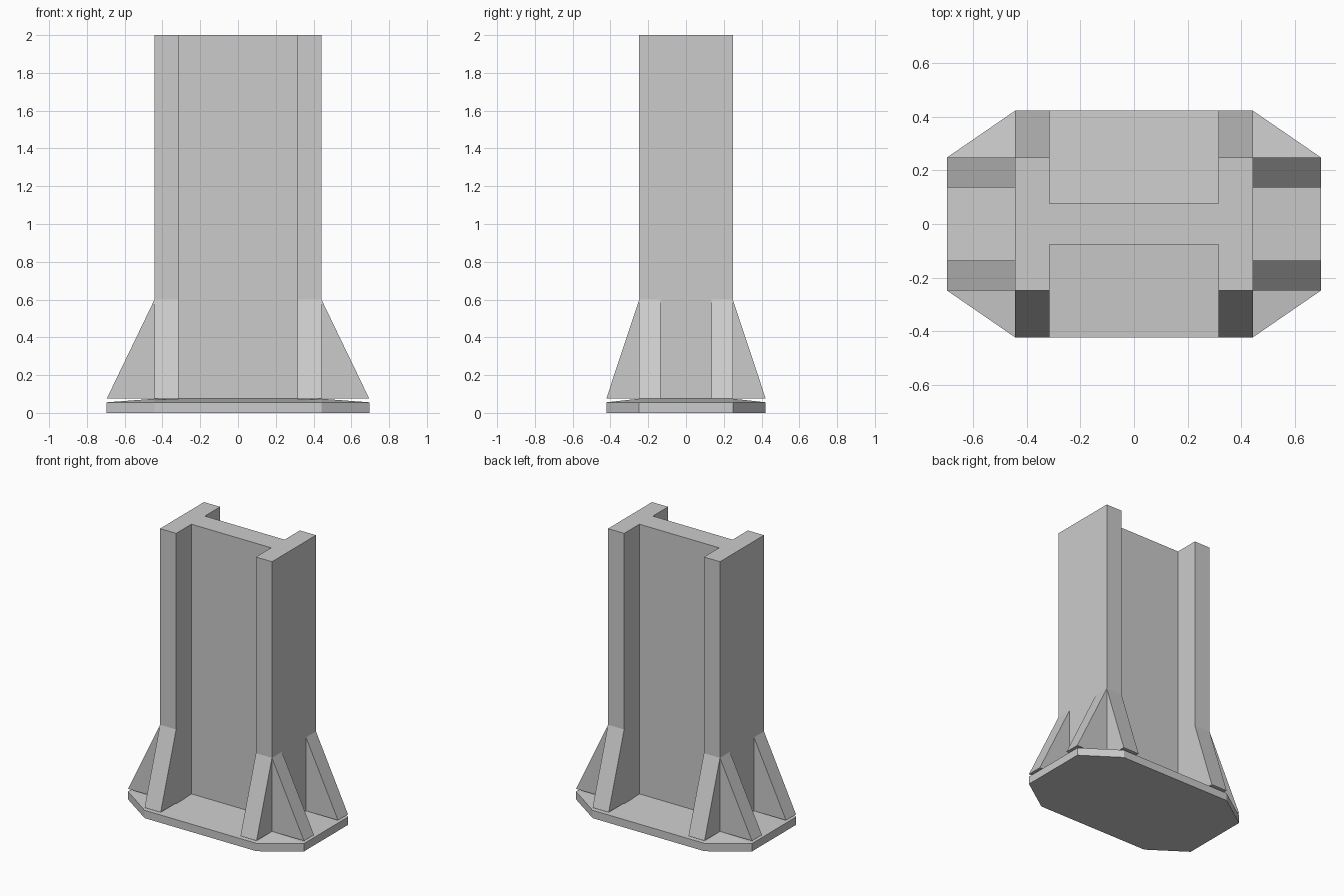
import bpy
import bmesh

cube = bpy.data.objects.get("Cube")
if cube:
    bpy.data.objects.remove(cube, do_unlink=True)

steel = bpy.data.materials.new("grey steel")
steel.use_nodes = True
GREY = (0.6, 0.6, 0.6, 1)
steel.diffuse_color = GREY
steel.node_tree.nodes["Principled BSDF"].inputs["Base Color"].default_value = GREY

# Shared dimensions
FX, FY = 0.442, 0.248      # column half sizes
WX, WY = 0.315, 0.076      # web half sizes
BX, BY = 0.695, 0.422      # base half sizes
RY = 0.136                 # inner face of the side ribs
EDGE, SEAT, RIB_TOP = 0.056, 0.075, 0.6


def finish(name, bm):
    bmesh.ops.remove_doubles(bm, verts=bm.verts[:], dist=1e-5)
    bmesh.ops.recalc_face_normals(bm, faces=bm.faces[:])
    mesh = bpy.data.meshes.new(name)
    bm.to_mesh(mesh)
    bm.free()
    mesh.materials.append(steel)
    obj = bpy.data.objects.new(name, mesh)
    bpy.context.collection.objects.link(obj)
    return obj


def extrude(name, points, offset):
    bm = bmesh.new()
    face = bm.faces.new([bm.verts.new(p) for p in points])
    result = bmesh.ops.extrude_face_region(bm, geom=[face], use_keep_orig=True)
    moved = [v for v in result["geom"] if isinstance(v, bmesh.types.BMVert)]
    bmesh.ops.translate(bm, verts=moved, vec=offset)
    return finish(name, bm)


# I-section column
half = [(FX, -FY), (FX, FY), (WX, FY), (WX, WY)]
profile = half + [(-x, y) for x, y in reversed(half[1:])]
profile += [(-FX, -FY), (-WX, -FY), (-WX, -WY), (WX, -WY), (WX, -FY)]
extrude("column", [(x, y, SEAT - 0.005) for x, y in profile], (0, 0, 2 - SEAT + 0.005))

# Triangular stiffener ribs, mirrored to all four corners
for sx, side in ((1, "left"), (-1, "right")):
    for sy, end in ((1, "back"), (-1, "front")):
        flange = [(sx * FX, sy * FY, SEAT), (sx * FX, sy * BY, SEAT), (sx * FX, sy * FY, RIB_TOP)]
        extrude(f"{end}_{side}_flange_rib", flange, (sx * (WX - FX), 0, 0))
        outer = [(sx * FX, sy * FY, SEAT), (sx * BX, sy * FY, SEAT), (sx * FX, sy * FY, RIB_TOP)]
        extrude(f"{end}_{side}_side_rib", outer, (0, sy * (RY - FY), 0))

# Chamfered base plate whose top slopes gently up to the column
bm = bmesh.new()


def add_face(*points):
    bm.faces.new([bm.verts.new(p) for p in points])


rim = [(FX, -BY), (BX, -FY), (BX, FY), (FX, BY),
       (-FX, BY), (-BX, FY), (-BX, -FY), (-FX, -BY)]
add_face(*[(x, y, 0) for x, y in rim])
for a, b in zip(rim, rim[1:] + rim[:1]):
    add_face((*a, 0), (*b, 0), (*b, EDGE), (*a, EDGE))

for s in (1, -1):
    add_face((-FX, s * BY, EDGE), (FX, s * BY, EDGE), (WX, s * WY, SEAT), (-WX, s * WY, SEAT))
    add_face((s * BX, -FY, EDGE), (s * BX, FY, EDGE), (s * FX, RY, SEAT), (s * FX, -RY, SEAT))
    for t in (1, -1):
        corner = (s * FX, t * FY, SEAT)
        front, outer = (s * FX, t * BY, EDGE), (s * BX, t * FY, EDGE)
        web, inner = (s * WX, t * WY, SEAT), (s * FX, t * RY, SEAT)
        add_face(front, outer, corner)
        add_face(front, corner, web)
        add_face(outer, inner, corner)
        add_face(corner, inner, web)
    add_face((s * FX, RY, SEAT), (s * FX, -RY, SEAT), (s * WX, -WY, SEAT), (s * WX, WY, SEAT))
add_face((WX, WY, SEAT), (-WX, WY, SEAT), (-WX, -WY, SEAT), (WX, -WY, SEAT))
finish("base_plate", bm)
